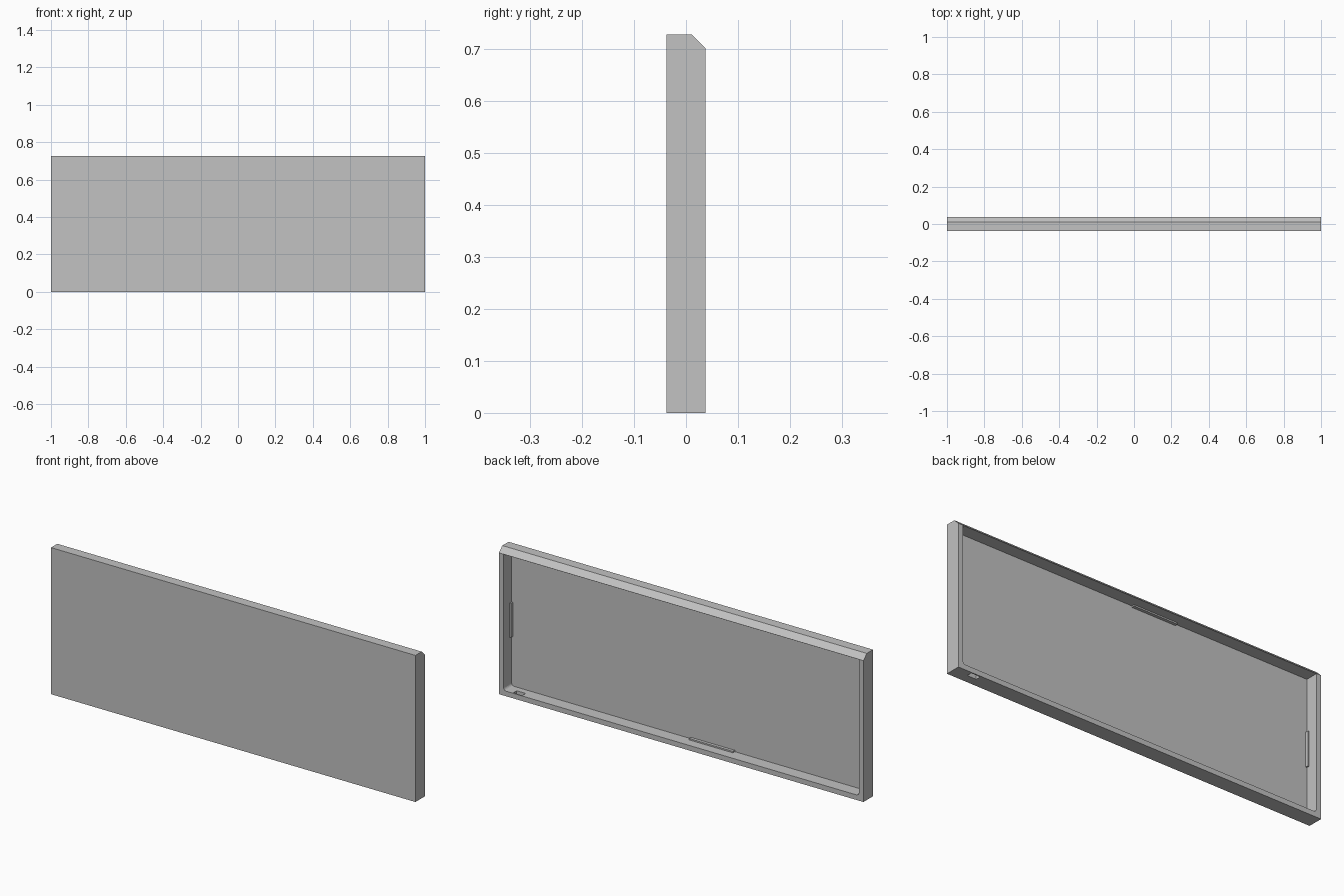
import bpy
import bmesh

if "Cube" in bpy.data.objects:
    bpy.data.objects.remove(bpy.data.objects["Cube"], do_unlink=True)

HEIGHT, BACK, WALL, PLATE = 0.727, 0.0375, 0.025, 0.012
CHAMFER = 0.026
FLOOR_Y = PLATE - BACK          # inner face of the front plate
INNER_X = 1 - WALL
INNER_TOP = HEIGHT - CHAMFER - 0.001

grey = bpy.data.materials.new("plain_grey")
grey.use_nodes = True
grey.diffuse_color = (0.54, 0.54, 0.54, 1)
grey.node_tree.nodes["Principled BSDF"].inputs["Base Color"].default_value = grey.diffuse_color


def box(name, low, high, bevel_test=None, radius=0.0, segments=1):
    """Axis-aligned box, with the edges chosen by bevel_test rounded."""
    bm = bmesh.new()
    bmesh.ops.create_cube(bm, size=1)
    for v in bm.verts:
        for i in range(3):
            v.co[i] = high[i] if v.co[i] > 0 else low[i]
    if bevel_test:
        edges = [e for e in bm.edges if all(bevel_test(v.co) for v in e.verts)
                 and abs(e.verts[0].co.x - e.verts[1].co.x) < 1e-5 * (radius > 0)
                 ] if segments > 1 else [
                 e for e in bm.edges if all(bevel_test(v.co) for v in e.verts)]
        bmesh.ops.bevel(bm, geom=edges, offset=radius, segments=segments,
                        profile=0.5, affect='EDGES')
    bmesh.ops.recalc_face_normals(bm, faces=bm.faces)
    mesh = bpy.data.meshes.new(name)
    bm.to_mesh(mesh)
    bm.free()
    mesh.materials.append(grey)
    obj = bpy.data.objects.new(name, mesh)
    bpy.context.collection.objects.link(obj)
    return obj


def cut(target, cutter):
    """Subtract the cutter and remove it afterwards."""
    cutter.hide_render = True
    mod = target.modifiers.new("cut", 'BOOLEAN')
    mod.operation, mod.solver, mod.object = 'DIFFERENCE', 'EXACT', cutter
    bpy.context.view_layer.objects.active = target
    bpy.ops.object.modifier_apply(modifier=mod.name)
    bpy.data.objects.remove(cutter, do_unlink=True)


# Panel with a chamfered upper back edge
panel = box("panel_shell", (-1, -BACK, 0), (1, BACK, HEIGHT),
            lambda c: c.y > 0 and c.z > 0.5, CHAMFER)

# Open tray at the back, lower corners rounded
cut(panel, box("tray_cutter", (-INNER_X, FLOOR_Y, WALL), (INNER_X, 0.1, INNER_TOP),
               lambda c: c.z < 0.1, 0.015, 5))

# Small slot through the lower wall
cut(panel, box("slot_cutter", (0.875, 0.006, -0.1), (0.925, 0.032, 0.1)))

# Clip ridges along the four inner walls, next to the plate
RISE, SINK = 0.007, 0.005
y0, y1 = FLOOR_Y - 0.002, FLOOR_Y + 0.015
box("lower_ridge", (-0.25, y0, WALL - SINK), (-0.01, y1, WALL + RISE))
box("upper_ridge", (-0.25, y0, INNER_TOP - RISE), (-0.01, y1, INNER_TOP + SINK))
for side, name in ((1, "left_ridge"), (-1, "right_ridge")):
    xs = sorted((side * (INNER_X - RISE), side * (INNER_X + SINK)))
    box(name, (xs[0], y0, 0.27), (xs[1], y1, 0.44))
